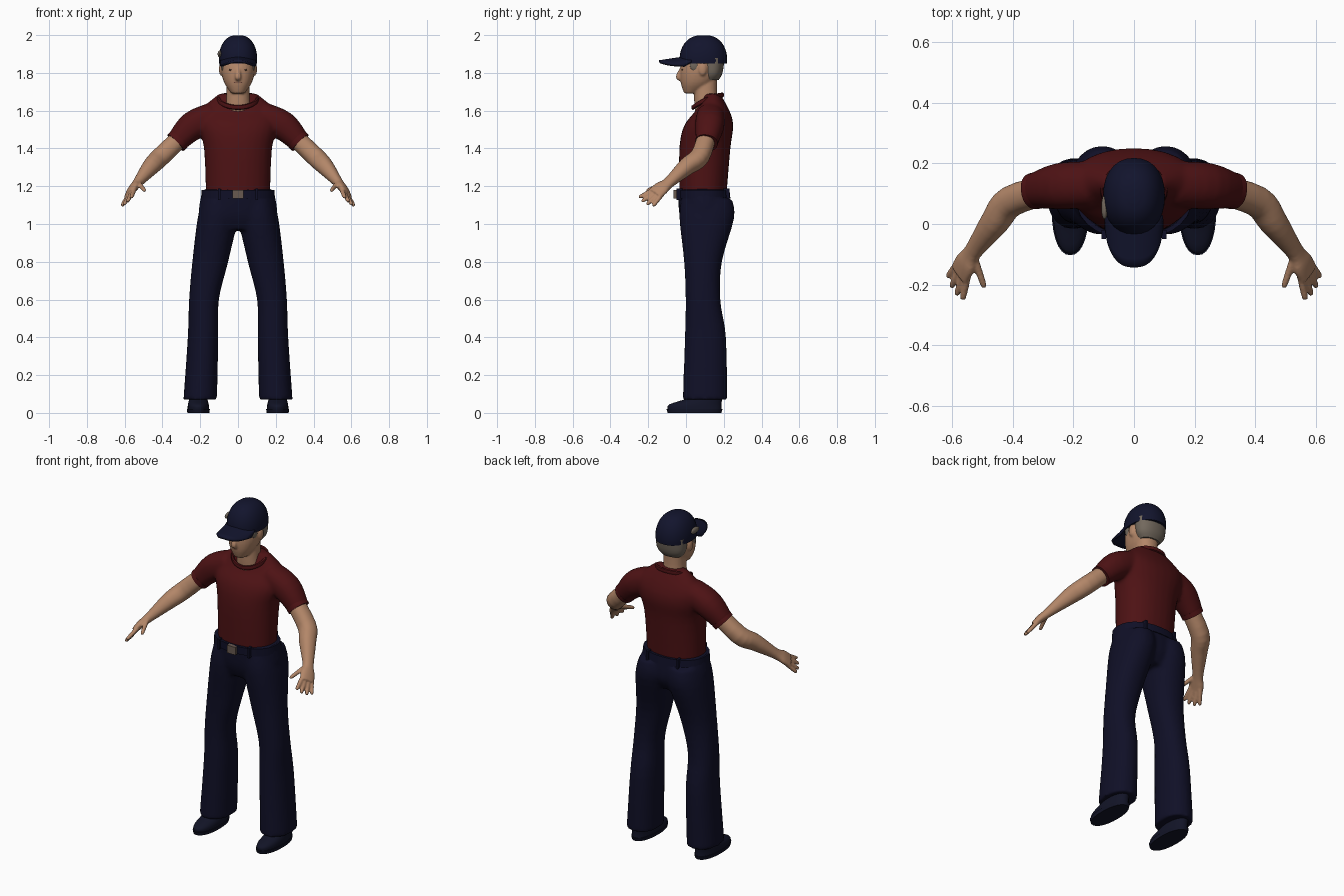
import bpy, bmesh
from math import cos, sin, tau, copysign
from mathutils import Matrix, Vector

cube = bpy.data.objects.get("Cube")
if cube:
    bpy.data.objects.remove(cube)

ACROSS_X, ACROSS_Y, UPRIGHT = Vector((1, 0, 0)), Vector((0, 1, 0)), Vector((0, 0, 1))


def material(name, red, green, blue):
    mat = bpy.data.materials.new(name)
    mat.diffuse_color = (red, green, blue, 1)
    mat.use_nodes = True
    shader = mat.node_tree.nodes["Principled BSDF"]
    shader.inputs["Base Color"].default_value = mat.diffuse_color
    shader.inputs["Roughness"].default_value = .8
    return mat


skin = material("skin", .45, .24, .14)
red_cloth = material("dark red cloth", .075, .006, .007)
trouser_cloth = material("navy trousers", .005, .005, .02)
cap_cloth = material("navy cap", .006, .007, .026)
shoe_leather = material("navy leather", .006, .007, .02)
grey_hair = material("grey hair", .17, .14, .11)
metal = material("buckle metal", .14, .1, .08)
dark_brown = material("dark brown", .06, .03, .02)
lip_tint = material("lips", .28, .12, .08)


def smooth_sections(sections, steps=4):
    """Fill in between sections (x, y, z, width, depth) with a spline."""
    full = [tuple(s) if len(s) == 5 else (*s, s[-1]) for s in sections]
    padded = [full[0], *full, full[-1]]
    result = []
    for before, start, end, after in zip(padded, padded[1:], padded[2:], padded[3:]):
        for step in range(steps):
            t = step / steps
            ease = t * t * (3 - 2 * t)
            leave, arrive = t * (1 - t) ** 2 / 2, t * t * (t - 1) / 2
            result.append([s + (e - s) * ease + (e - b) * leave + (a - s) * arrive
                           for b, s, e, a in zip(before, start, end, after)])
    return result + [full[-1]]


def loft(bm, sections, across=ACROSS_X, level=False, sides=28, power=2.2):
    """Rounded sections along a path, kept horizontal when level is set."""
    sections = smooth_sections(sections)
    path = [Vector(s[:3]) for s in sections]
    rings = []
    for i, (centre, section) in enumerate(zip(path, sections)):
        along = UPRIGHT
        if not level:
            along = (path[min(i + 1, len(path) - 1)] - path[max(i - 1, 0)]).normalized()
        u = (across - along * across.dot(along)).normalized()
        v = along.cross(u)
        ring = []
        for side in range(sides):
            a, b = cos(tau * side / sides), sin(tau * side / sides)
            a = copysign(abs(a) ** (2 / power), a) * section[3]
            b = copysign(abs(b) ** (2 / power), b) * section[4]
            ring.append(bm.verts.new(centre + u * a + v * b))
        rings.append(ring)
    for low, high in zip(rings, rings[1:]):
        for i in range(sides):
            bm.faces.new((low[i - 1], low[i], high[i], high[i - 1]))
    bm.faces.new(rings[0])
    bm.faces.new(rings[-1])


def ball(bm, centre, radii):
    place = Matrix.Translation(centre) @ Matrix.Diagonal((*radii, 1))
    bmesh.ops.create_uvsphere(bm, u_segments=20, v_segments=12, radius=1, matrix=place)


def box(bm, centre, size):
    place = Matrix.Translation(centre) @ Matrix.Diagonal((*size, 1))
    bmesh.ops.create_cube(bm, size=1, matrix=place)


def mirror(bm):
    """Copy everything built so far to the other side."""
    copy = bmesh.ops.duplicate(bm, geom=bm.verts[:] + bm.edges[:] + bm.faces[:])["geom"]
    verts = [g for g in copy if isinstance(g, bmesh.types.BMVert)]
    bmesh.ops.scale(bm, vec=(-1, 1, 1), verts=verts)


def finish(name, bm, mat, voxel=None):
    """Make the object; a voxel size melts its pieces into one surface."""
    bmesh.ops.recalc_face_normals(bm, faces=bm.faces)
    mesh = bpy.data.meshes.new(name)
    bm.to_mesh(mesh)
    bm.free()
    mesh.materials.append(mat)
    obj = bpy.data.objects.new(name, mesh)
    bpy.context.collection.objects.link(obj)
    bpy.ops.object.select_all(action="DESELECT")
    obj.select_set(True)
    bpy.context.view_layer.objects.active = obj
    bpy.ops.object.shade_smooth_by_angle(angle=.8)
    if voxel:
        blend = obj.modifiers.new("Blend", "REMESH")
        blend.mode, blend.voxel_size, blend.use_smooth_shade = "VOXEL", voxel, True
        relax = obj.modifiers.new("Relax", "SMOOTH")
        relax.factor, relax.iterations = .5, 4
    return obj


# Shirt: two short sleeves and the torso
bm = bmesh.new()
loft(bm, [(.13, .13, 1.57, .075), (.24, .125, 1.52, .077), (.325, .11, 1.435, .058)], ACROSS_Y)
mirror(bm)
loft(bm, [(0, .09, 1.16, .17, .125), (0, .1, 1.4, .18, .135), (0, .12, 1.52, .21, .13),
          (0, .14, 1.6, .2, .09), (0, .14, 1.69, .1, .04)], level=True)
finish("shirt", bm, red_cloth, voxel=.011)

# Sleeve hems and tilted collar band
bm = bmesh.new()
loft(bm, [(.312, .112, 1.448, .061), (.33, .108, 1.43, .06)], ACROSS_Y)
mirror(bm)
turns = [tau * i / 16 for i in range(17)]
loft(bm, [(.103 * cos(a), .115 + .078 * sin(a), 1.65 + .033 * sin(a) + .012 * cos(a) ** 2, .013, .009)
          for a in turns], UPRIGHT, sides=8)
finish("shirt_bands", bm, red_cloth)

# Trousers: flared legs and pelvis
bm = bmesh.new()
loft(bm, [(.1, .11, 1.13, .088, .135), (.108, .11, 1.03, .106, .145), (.147, .09, .8, .095, .1),
          (.18, .09, .6, .079, .092), (.185, .103, .4, .081, .109), (.2, .1, .07, .089, .117)], level=True)
mirror(bm)
loft(bm, [(0, .09, 1.185, .187, .133), (0, .1, 1.05, .207, .135), (0, .095, .97, .14, .1)], level=True)
finish("trousers", bm, trouser_cloth, voxel=.012)

# Belt, its loops and buckle
bm = bmesh.new()
loft(bm, [(0, .093, 1.135, .196, .142), (0, .09, 1.18, .192, .14)], level=True)
finish("belt", bm, trouser_cloth)
bm = bmesh.new()
for y in (-.034, .214):
    box(bm, centre=(.1, y, 1.158), size=(.014, .03, .06))
mirror(bm)
finish("belt_loops", bm, trouser_cloth)
bm = bmesh.new()
box(bm, centre=(0, -.054, 1.157), size=(.056, .024, .046))
finish("buckle", bm, metal)

# Shoes: sole and upper
bm = bmesh.new()
loft(bm, [(.21, .045, 0, .058, .142), (.21, .045, .02, .061, .148)], level=True)
loft(bm, [(.21, .046, .02, .057, .143), (.21, .05, .045, .055, .138), (.21, .1, .08, .047, .09),
          (.205, .1, .12, .045, .08)], level=True)
mirror(bm)
finish("shoes", bm, shoe_leather)

# Arms: sleeve to palm, then four fingers fanned by rule and a thumb
bm = bmesh.new()
fan = Vector((.05, .075, -.045))
loft(bm, [(.27, .118, 1.49, .048), (.405, .075, 1.36, .051), (.46, .005, 1.305, .046),
          (.53, -.09, 1.22, .031, .026), (.555, -.13, 1.19, .043, .022), (.575, -.165, 1.16, .044, .016)], fan)
digits = [(Vector((.525, -.115, 1.215)), Vector((.493, -.21, 1.175)))]
for i in range(4):
    base = Vector((.55, -.175, 1.18)) + fan * .6 * i / 3
    tip = Vector((.565, -.25, 1.14)) + fan * i / 3
    if i in (1, 2):
        tip += (tip - base) * .15
    digits.append((base, tip))
for base, tip in digits:
    loft(bm, [(*base.lerp(tip, t), radius) for t, radius in ((-.1, .013), (.8, .011), (1, .007))], fan, sides=10)
mirror(bm)
finish("arms", bm, skin, voxel=.0055)

# Head: ears, skull with jaw, neck and nose
bm = bmesh.new()
ball(bm, centre=(.09, .088, 1.82), radii=(.011, .022, .035))
mirror(bm)
loft(bm, [(0, .025, 1.692, .035, .035), (0, .06, 1.75, .074, .088), (0, .083, 1.83, .09, .112),
          (0, .09, 1.94, .07, .09)], level=True)
loft(bm, [(0, .115, 1.56, .075, .065), (0, .104, 1.68, .062), (0, .106, 1.78, .06)], level=True)
loft(bm, [(0, -.022, 1.825, .01), (0, -.042, 1.78, .016, .012), (0, -.03, 1.768, .012)])
finish("head", bm, skin, voxel=.006)

# Eyes and mouth
bm = bmesh.new()
ball(bm, centre=(.034, -.019, 1.816), radii=(.014, .005, .006))
mirror(bm)
finish("eyes", bm, dark_brown)
bm = bmesh.new()
ball(bm, centre=(0, -.023, 1.75), radii=(.024, .005, .006))
finish("mouth", bm, lip_tint)

# Cropped hair: sideburns and back of the head
bm = bmesh.new()
ball(bm, centre=(.08, .045, 1.84), radii=(.01, .024, .03))
mirror(bm)
loft(bm, [(0, .13, 1.762, .063, .043), (0, .138, 1.8, .088, .055), (0, .135, 1.88, .094, .07)], level=True)
finish("hair", bm, grey_hair)

# Cap crown: a dome with a slight tuck at the rim
bm = bmesh.new()
dome = []
for i in range(9):
    angle = -.15 + .2 * i
    shrink = cos(angle) ** .8
    dome.append((0, .092, 1.87 + .13 * sin(angle), .102 * shrink, .126 * shrink))
loft(bm, dome, level=True)
finish("cap_crown", bm, cap_cloth)

# Cap brim: arched plate with a rounded front
bm = bmesh.new()
columns, rows = 20, 6
bmesh.ops.create_grid(bm, x_segments=columns, y_segments=rows, size=1)
for vert in bm.verts:
    u, t = vert.co.x * .985, (1 - vert.co.y) / 2
    reach = .01 + .162 * (1 - abs(u) ** 2.6) ** .5
    vert.co = (.093 * u, .03 - reach * t, 1.886 - .026 * (t + u * u))
brim = finish("cap_brim", bm, cap_cloth)
plate = brim.modifiers.new("Thickness", "SOLIDIFY")
plate.thickness, plate.offset = .014, 0

# Grey tuft on the right side of the cap
bm = bmesh.new()
ball(bm, centre=(-.097, .055, 1.9), radii=(.011, .04, .018))
finish("side_tuft", bm, grey_hair)
